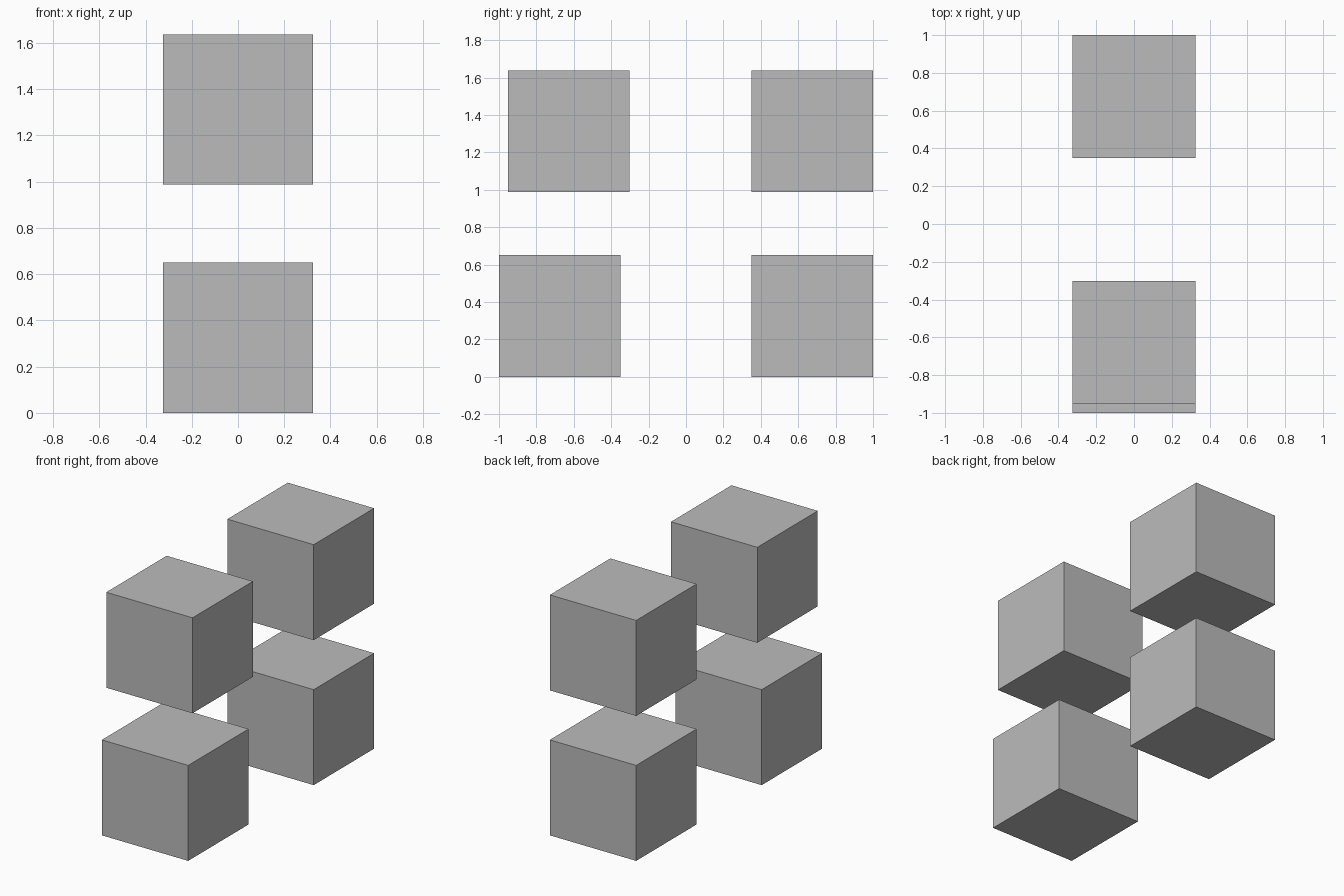
import bpy

default = bpy.data.objects.get("Cube")
if default:
    bpy.data.objects.remove(default, do_unlink=True)

SIZE = 0.65

# One plain grey for every block
grey = bpy.data.materials.new("plain_grey")
grey.use_nodes = True
colour = (0.5, 0.5, 0.5, 1)
grey.diffuse_color = colour
grey.node_tree.nodes["Principled BSDF"].inputs["Base Color"].default_value = colour


def block(name, y, z):
    bpy.ops.mesh.primitive_cube_add(size=SIZE, location=(0, y, z))
    obj = bpy.context.object
    obj.name = obj.data.name = name
    obj.data.materials.append(grey)


# Two stacked pairs; the upper front block sits slightly further back
LOW, HIGH = SIZE / 2, 1.312
block("lower_front_block", -0.675, LOW)
block("lower_back_block", 0.675, LOW)
block("upper_front_block", -0.628, HIGH)
block("upper_back_block", 0.675, HIGH)
